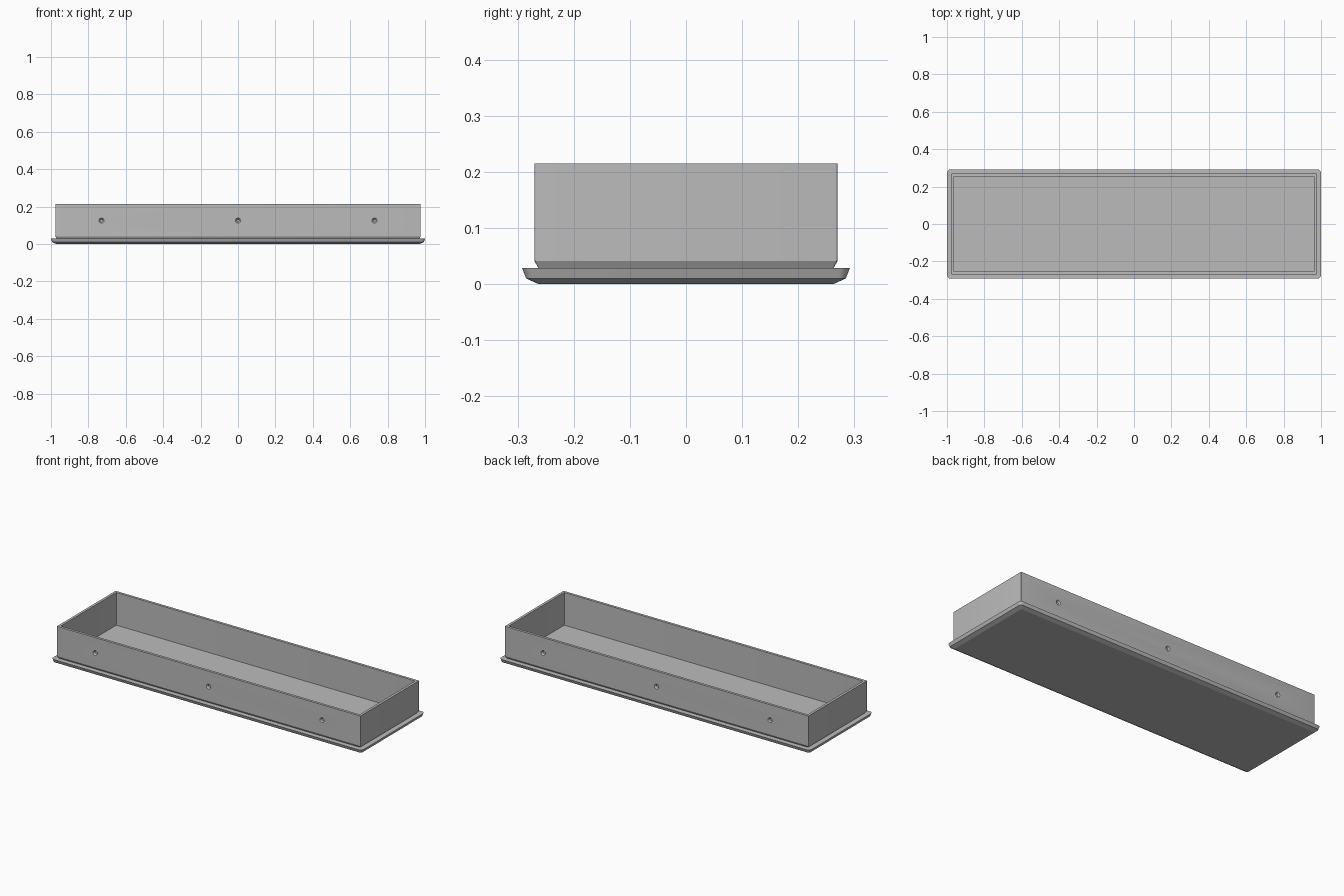
import bpy, bmesh, math
from mathutils import Matrix

if "Cube" in bpy.data.objects:
    bpy.data.objects.remove(bpy.data.objects["Cube"], do_unlink=True)

grey = bpy.data.materials.new("plain grey")
grey.use_nodes = True
grey.diffuse_color = (0.5, 0.5, 0.5, 1)
grey.node_tree.nodes["Principled BSDF"].inputs["Base Color"].default_value = (0.5, 0.5, 0.5, 1)


def make_object(name, bm):
    bmesh.ops.recalc_face_normals(bm, faces=bm.faces)
    mesh = bpy.data.meshes.new(name)
    bm.to_mesh(mesh)
    bm.free()
    mesh.materials.append(grey)
    obj = bpy.data.objects.new(name, mesh)
    bpy.context.collection.objects.link(obj)
    return obj


def rounded_loop(bm, hx, hy, z, r, steps=6):
    """Ring of vertices around a rectangle with rounded corners."""
    ring = []
    for q, (sx, sy) in enumerate([(1, 1), (-1, 1), (-1, -1), (1, -1)]):
        for i in range(steps + 1):
            a = math.pi / 2 * (q + i / steps)
            ring.append(bm.verts.new((sx * (hx - r) + r * math.cos(a),
                                      sy * (hy - r) + r * math.sin(a), z)))
    return ring


# Tray: one section swept round the rectangle (half x, half y, height, corner radius)
section = [
    (0.971, 0.263, 0.0, 0.003),     # underside
    (0.993, 0.285, 0.01, 0.014),    # flange lower bevel
    (1.0, 0.292, 0.0285, 0.02),     # flange lip
    (0.97, 0.263, 0.0285, 0.003),   # groove beneath the wall
    (0.977, 0.27, 0.041, 0.004),    # wall foot
    (0.977, 0.27, 0.215, 0.004),    # outer rim
    (0.962, 0.255, 0.215, 0.001),   # inner rim
    (0.962, 0.255, 0.025, 0.001),   # floor
]
bm = bmesh.new()
rings = [rounded_loop(bm, *s) for s in section]
for a, b in zip(rings, rings[1:]):
    for i in range(len(a)):
        j = (i + 1) % len(a)
        bm.faces.new((a[i], a[j], b[j], b[i]))
bm.faces.new(rings[0])
bm.faces.new(rings[-1])
tray = make_object("tray", bm)

# Blind countersunk holes: three on each long wall
bm = bmesh.new()
for side in (-1, 1):
    for x in (-0.73, 0, 0.73):
        place = Matrix.Translation((x, side * 0.27, 0.125)) @ Matrix.Rotation(side * math.pi / 2, 4, "X")
        bmesh.ops.create_cone(bm, cap_ends=True, segments=24, radius1=0.021,
                              radius2=0.007, depth=0.016, matrix=place)
cutter = make_object("hole_cutter", bm)
cutter.hide_render = True

cut = tray.modifiers.new("screw holes", "BOOLEAN")
cut.operation = "DIFFERENCE"
cut.solver = "EXACT"
cut.object = cutter
bpy.context.view_layer.objects.active = tray
tray.select_set(True)
bpy.ops.object.modifier_apply(modifier=cut.name)
bpy.data.objects.remove(cutter, do_unlink=True)
bpy.ops.object.select_all(action="DESELECT")
tray.select_set(True)
bpy.ops.object.shade_smooth_by_angle(angle=math.radians(20))
